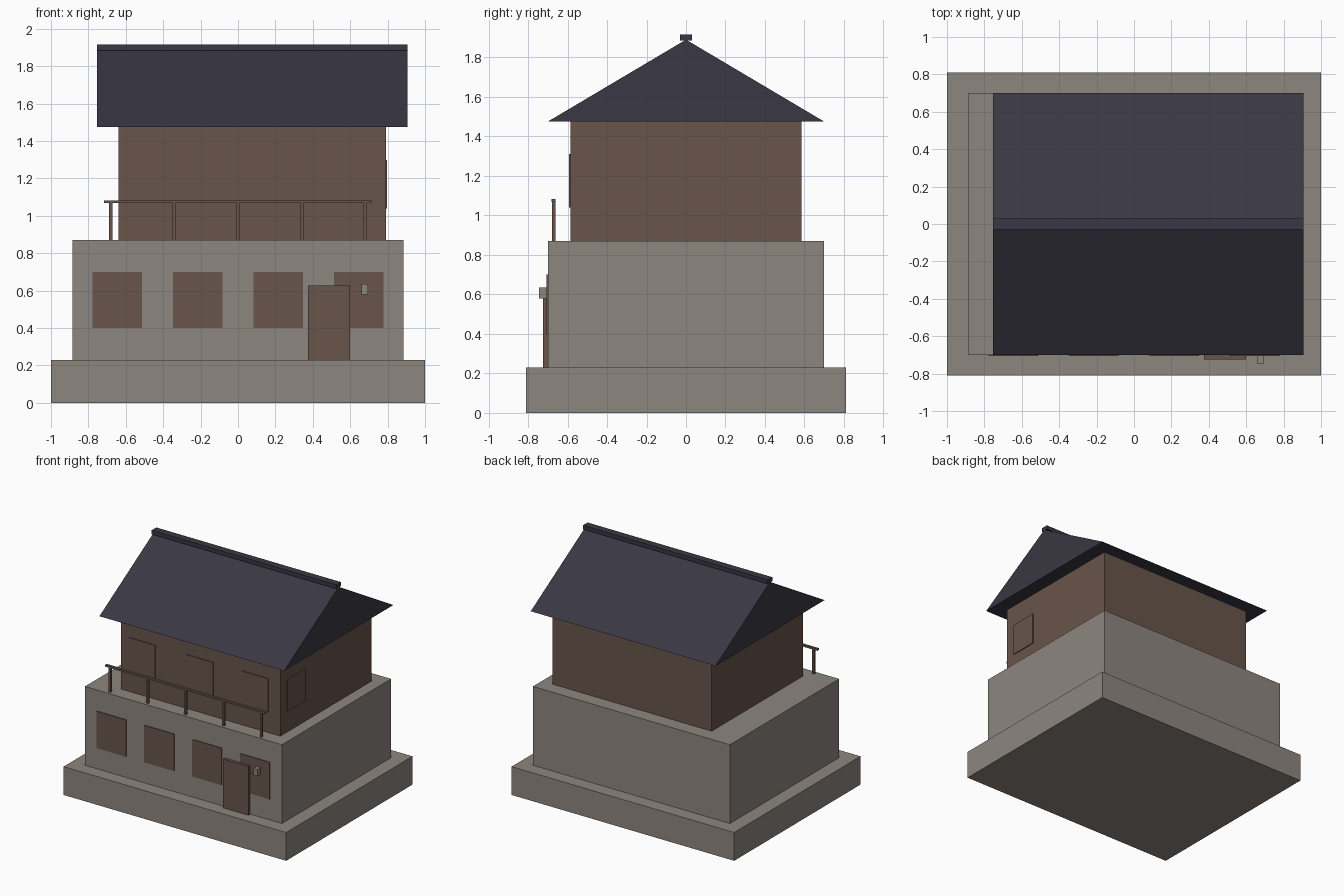
import bpy, bmesh

if "Cube" in bpy.data.objects:
    bpy.data.objects.remove(bpy.data.objects["Cube"])


def material(name, rgb):
    m = bpy.data.materials.new(name)
    m.diffuse_color = (*rgb, 1.0)
    m.use_nodes = True
    m.node_tree.nodes["Principled BSDF"].inputs["Base Color"].default_value = m.diffuse_color
    return m


stone = material("stone", (0.27, 0.238, 0.209))
wood = material("brown wood", (0.138, 0.09, 0.07))
slate = material("dark slate", (0.041, 0.039, 0.057))


def make(name, bm, mat):
    bmesh.ops.recalc_face_normals(bm, faces=bm.faces[:])
    me = bpy.data.meshes.new(name)
    bm.to_mesh(me)
    bm.free()
    me.materials.append(mat)
    ob = bpy.data.objects.new(name, me)
    bpy.context.collection.objects.link(ob)
    return ob


def box(name, xs, ys, zs, mat):
    bm = bmesh.new()
    bmesh.ops.create_cube(bm, size=1)
    for v in bm.verts:
        v.co = [r[0] + (c + 0.5) * (r[1] - r[0]) for c, r in zip(v.co, (xs, ys, zs))]
    return make(name, bm, mat)


# Stacked storeys; the upper one is set off to the right
box("foundation", (-1, 1), (-0.81, 0.81), (0, 0.23), stone)
box("ground_floor", (-0.885, 0.885), (-0.70, 0.70), (0.23, 0.87), stone)
box("upper_floor", (-0.64, 0.79), (-0.585, 0.585), (0.87, 1.475), wood)

# Gable roof: triangle profile extruded along x
bm = bmesh.new()
tri = [bm.verts.new((-0.755, y, z)) for y, z in ((-0.70, 1.475), (0.70, 1.475), (0, 1.89))]
face = bm.faces.new(tri)
ext = bmesh.ops.extrude_face_region(bm, geom=[face], use_keep_orig=True)
for g in ext["geom"]:
    if isinstance(g, bmesh.types.BMVert):
        g.co.x = 0.905
make("roof", bm, slate)
box("roof_ridge", (-0.755, 0.905), (-0.03, 0.03), (1.885, 1.917), slate)

# Ground floor shutters, door and lamp
for i, x in enumerate((-0.645, -0.215, 0.215, 0.645)):
    box(f"lower_window_{i + 1}", (x - 0.133, x + 0.133), (-0.706, -0.698), (0.40, 0.70), wood)
box("door", (0.375, 0.60), (-0.725, -0.70), (0.23, 0.627), wood)
box("lamp", (0.66, 0.695), (-0.745, -0.70), (0.58, 0.635), stone)

# Upper floor window panels, three in front and one on the right
for i, x in enumerate((-0.45, 0.07, 0.565)):
    box(f"upper_window_{i + 1}", (x - 0.12, x + 0.12), (-0.592, -0.584), (1.04, 1.31), wood)
box("side_window", (0.789, 0.797), (-0.50, -0.27), (1.04, 1.30), wood)

# Balcony railing
for i in range(5):
    x = -0.68 + 0.34 * i
    box(f"rail_post_{i + 1}", (x - 0.009, x + 0.009), (-0.679, -0.661), (0.87, 1.07), wood)
box("hand_rail", (-0.717, 0.717), (-0.68, -0.66), (1.068, 1.083), wood)
